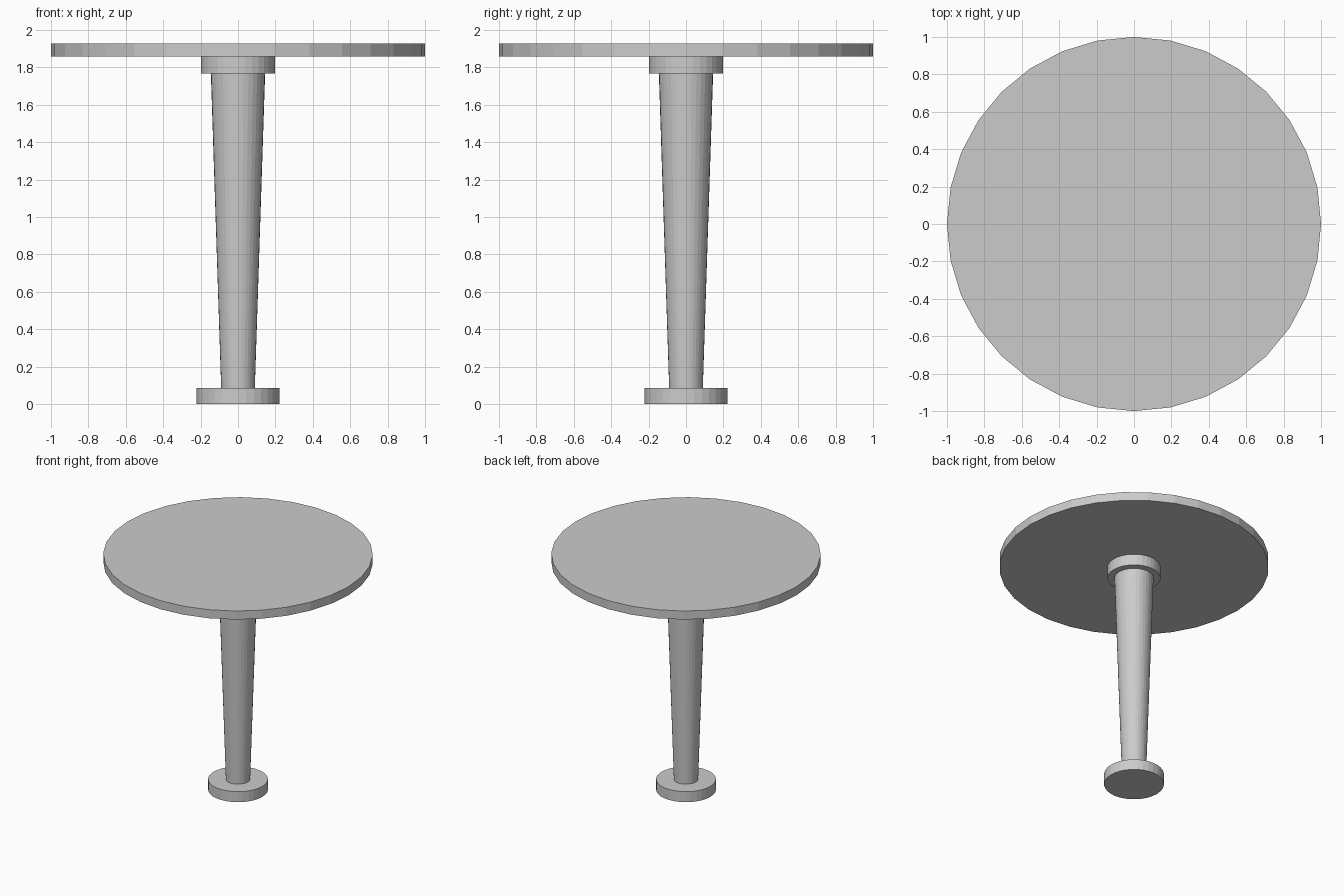
import bpy
import bmesh
from mathutils import Matrix

if "Cube" in bpy.data.objects:
    bpy.data.objects.remove(bpy.data.objects["Cube"])

SIDES = 32


def disc(name, z0, z1, r0, r1):
    """Flat-shaded round part from z0 (radius r0) up to z1 (radius r1)."""
    bm = bmesh.new()
    bmesh.ops.create_cone(bm, cap_ends=True, segments=SIDES,
                          radius1=r0, radius2=r1, depth=z1 - z0,
                          matrix=Matrix.Translation((0, 0, (z0 + z1) / 2)))
    mesh = bpy.data.meshes.new(name)
    bm.to_mesh(mesh)
    bm.free()
    obj = bpy.data.objects.new(name, mesh)
    bpy.context.collection.objects.link(obj)
    return obj


# Foot, tapered column, collar under the top, round table top
disc("base_foot", 0.0, 0.086, 0.222, 0.222)
disc("column", 0.086, 1.767, 0.09, 0.145)
disc("top_collar", 1.767, 1.858, 0.197, 0.197)
disc("table_top", 1.858, 1.928, 1.0, 1.0)
